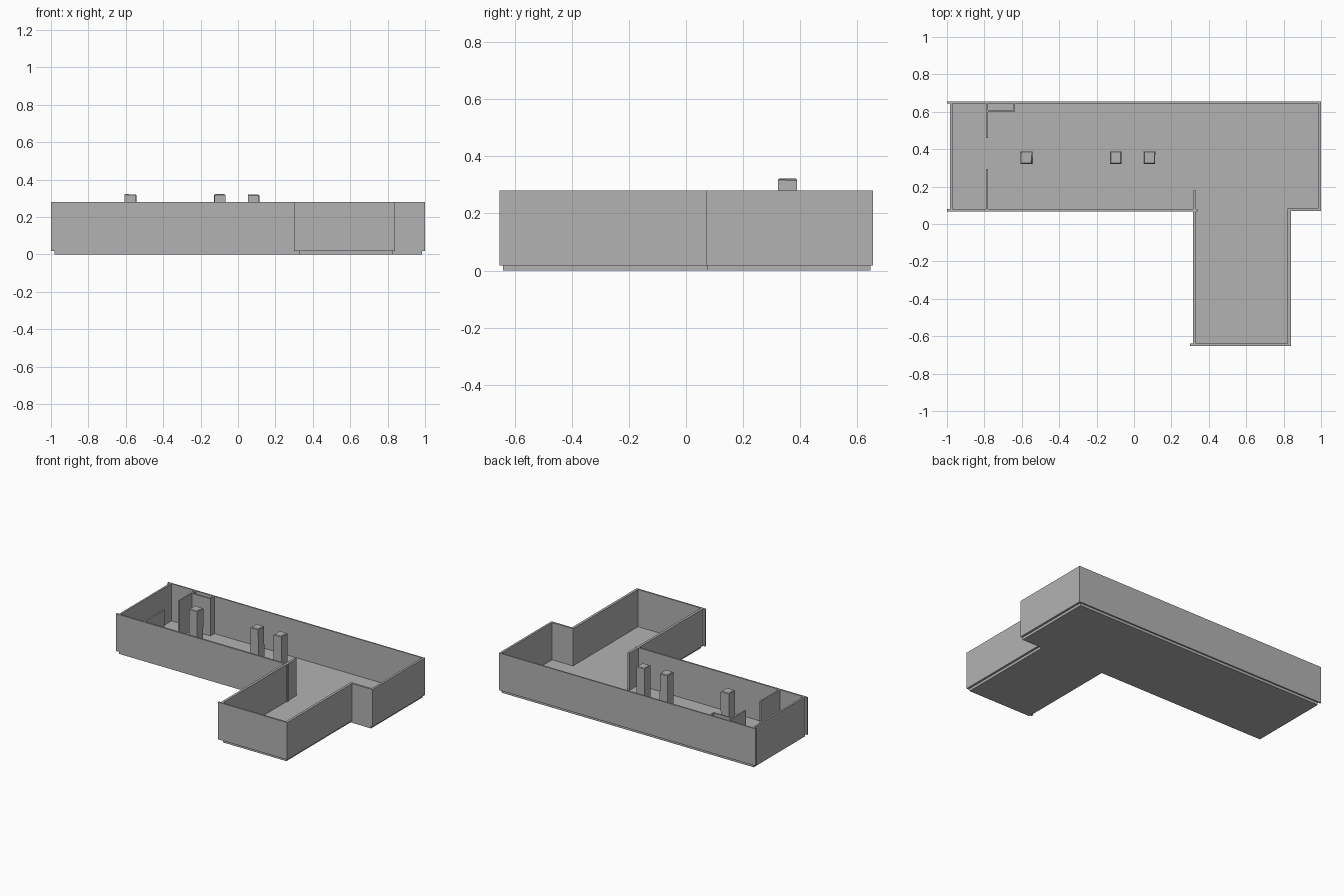
import bpy
import bmesh
import random

cube = bpy.data.objects.get("Cube")
if cube:
    bpy.data.objects.remove(cube, do_unlink=True)

random.seed(4)
FLOOR, TOP = 0.018, 0.28

grey = bpy.data.materials.new("plain grey")
grey.use_nodes = True
colour = (0.45, 0.45, 0.45, 1)
grey.diffuse_color = colour
grey.node_tree.nodes["Principled BSDF"].inputs["Base Color"].default_value = colour


def finish(name, bm):
    bmesh.ops.recalc_face_normals(bm, faces=bm.faces)
    mesh = bpy.data.meshes.new(name)
    bm.to_mesh(mesh)
    bm.free()
    mesh.materials.append(grey)
    obj = bpy.data.objects.new(name, mesh)
    bpy.context.collection.objects.link(obj)
    return obj


def prism(name, outline, z0, z1):
    """Extrude a flat outline upward."""
    bm = bmesh.new()
    face = bm.faces.new([bm.verts.new((x, y, z0)) for x, y in outline])
    new = bmesh.ops.extrude_face_region(bm, geom=[face])["geom"]
    for v in new:
        if isinstance(v, bmesh.types.BMVert):
            v.co.z = z1
    return finish(name, bm)


def wall(name, x0, x1, y0, y1):
    return prism(name, [(x0, y0), (x1, y0), (x1, y1), (x0, y1)], FLOOR, TOP)


# L-shaped floor slab
prism("floor", [(-0.98, 0.075), (0.33, 0.075), (0.33, -0.64), (0.825, -0.64),
                (0.825, 0.075), (0.985, 0.075), (0.985, 0.645), (-0.98, 0.645)], 0, FLOOR)

# Outer walls
wall("back_wall", -1, 1, 0.645, 0.655)
wall("right_end_wall", -0.983, -0.97, 0.08, 0.645)
wall("front_wall", -1, 0.34, 0.068, 0.08)
wall("left_end_wall", 0.985, 1, 0.07, 0.645)
wall("step_wall", 0.84, 0.985, 0.07, 0.084)
wall("wing_left_wall", 0.822, 0.84, -0.64, 0.084)
wall("wing_front_wall", 0.30, 0.84, -0.652, -0.64)
wall("wing_right_wall", 0.315, 0.332, -0.64, 0.18)

# Inner partitions and the closet
wall("partition_back", -0.79, -0.78, 0.46, 0.645)
wall("partition_front", -0.79, -0.78, 0.08, 0.295)
wall("closet_front", -0.78, -0.635, 0.60, 0.61)
wall("closet_side", -0.645, -0.635, 0.61, 0.645)

# Roughly cut free-standing pillars
for i, x in enumerate((-0.575, -0.097, 0.082)):
    bm = bmesh.new()
    bmesh.ops.create_cube(bm, size=1)
    for v in bm.verts:
        upper = v.co.z > 0
        v.co.x = x + v.co.x * 0.062
        v.co.y = 0.355 + v.co.y * 0.066
        v.co.z = 0.323 if upper else FLOOR
        if upper:
            v.co.x += random.uniform(-0.003, 0.003)
            v.co.z -= random.uniform(0, 0.004)
    top = [e for e in bm.edges if all(v.co.z > TOP for v in e.verts)]
    bmesh.ops.bevel(bm, geom=top, offset=0.004, segments=1, affect='EDGES')
    finish(f"pillar_{i + 1}", bm)
